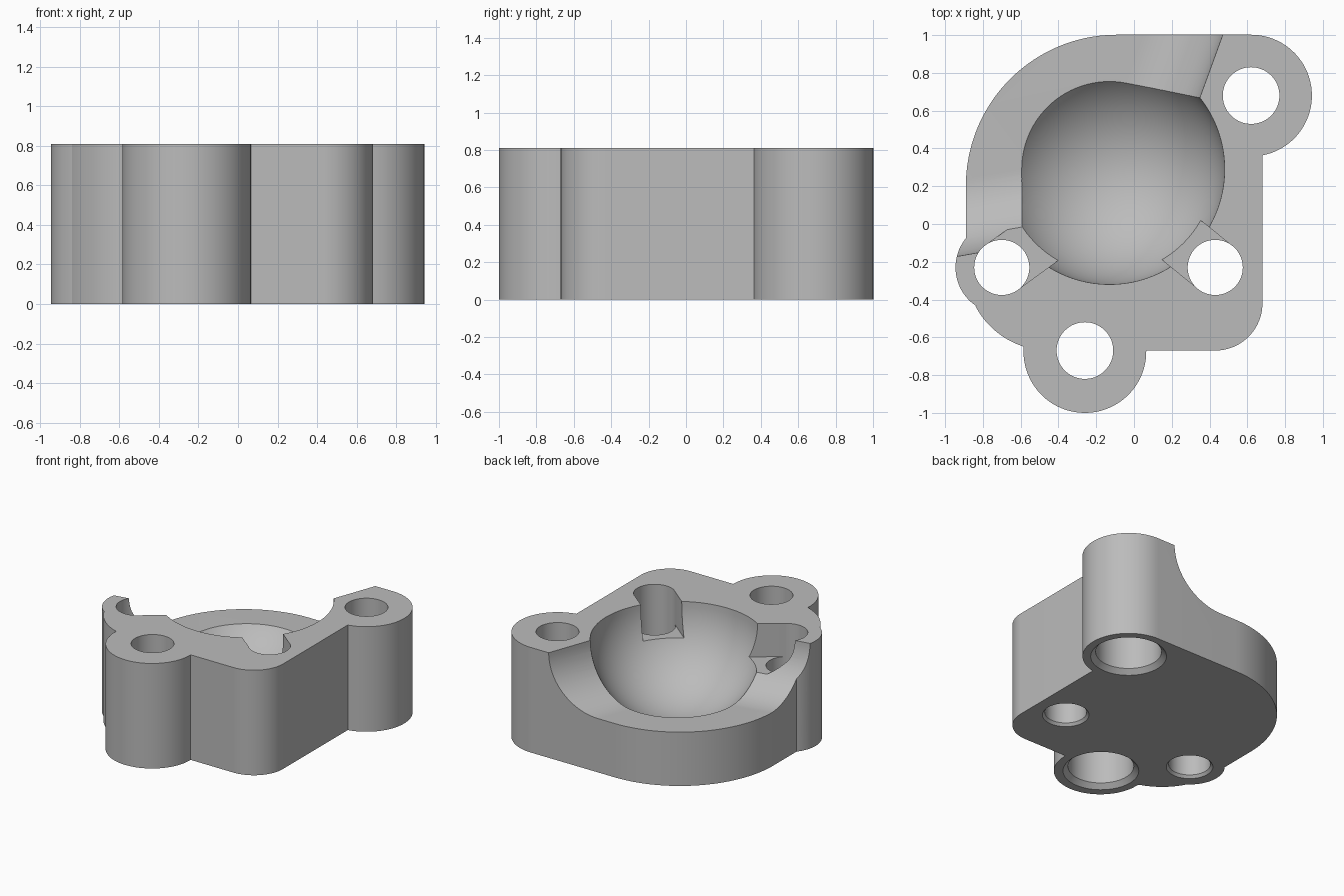
import bpy
from math import sin, cos, pi, radians, sqrt
from mathutils import Vector

if "Cube" in bpy.data.objects:
    bpy.data.objects.remove(bpy.data.objects["Cube"])

TOP = 0.81          # height of the block
BOWL = (-0.13, 0.29, TOP)
BOWL_R = 0.61


def arc(cx, cy, r, a0, a1, n=24):
    angles = [radians(a0 + (a1 - a0) * i / n) for i in range(n + 1)]
    return [(cx + r * cos(a), cy + r * sin(a)) for a in angles]


def loft(name, layers):
    """Closed solid through (outline, height) layers of equal point count."""
    n = len(layers[0][0])
    verts = [(x, y, z) for outline, z in layers for x, y in outline]
    faces = [tuple(reversed(range(n))),
             tuple(range(len(verts) - n, len(verts)))]
    for k in range(len(layers) - 1):
        a, b = k * n, (k + 1) * n
        for i in range(n):
            j = (i + 1) % n
            faces.append((a + i, a + j, b + j, b + i))
    mesh = bpy.data.meshes.new(name)
    mesh.from_pydata(verts, [], faces)
    obj = bpy.data.objects.new(name, mesh)
    bpy.context.collection.objects.link(obj)
    return obj


def round_cutter(name, x, y, profile):
    """Turned cutter from (radius, height) steps."""
    return loft(name, [(arc(x, y, r, 0, 354.375, 63), z) for r, z in profile])


# Block outline with two round lugs, a small boss and rounded corners
outline = (arc(0.62, 0.68, 0.322, -79, 90, 40)
           + arc(-0.09, 0.202, 0.80, 90, 180, 48)
           + arc(-0.70, -0.23, 0.245, 141, 236)
           + arc(-0.45, -0.23, 0.44, 208, 251)
           + arc(-0.26, -0.675, 0.325, 176, 361, 44)
           + arc(0.43, -0.42, 0.25, -90, 0))
block = loft("housing_block", [(outline, 0), (outline, TOP)])

cutters = []

# Round bowl
bpy.ops.mesh.primitive_uv_sphere_add(segments=96, ring_count=48,
                                     radius=BOWL_R, location=BOWL)
bowl = bpy.context.object
bowl.name = "bowl_cutter"
cutters.append(bowl)

# Flared outlet: flat floor with quarter-round sides, widening outward
apex = Vector((0.11, 0.013))
side_a, side_b = [Vector((cos(radians(a)), sin(radians(a)))) for a in (70, 190)]
axis = (side_a + side_b).normalized()
ROUND = 0.395
layers = []
for i in range(25):
    t = pi / 2 * i / 24
    tip = apex + axis * (ROUND * (1 - sin(t)) / sin(radians(60)))
    layers.append(([tip, tip + side_a * 3, tip + side_b * 3], TOP - ROUND * cos(t)))
layers.append((layers[-1][0], TOP + 0.3))
cutters.append(loft("outlet_cutter", layers))

# Lug holes, counterbored and chamfered from below
for x, y in ((0.62, 0.68), (-0.26, -0.67)):
    cutters.append(round_cutter("lug_hole_cutter", x, y, [
        (0.285, -0.02), (0.23, 0.035), (0.23, 0.42), (0.15, 0.42), (0.15, 1.0)]))

# Inner holes, each with a slot opening into the bowl
for x, y, heading in ((-0.70, -0.23, 36), (0.43, -0.23, 141)):
    cutters.append(round_cutter("inner_hole_cutter", x, y, [
        (0.18, -0.02), (0.146, 0.02), (0.146, 1.0)]))
    d = Vector((cos(radians(heading)), sin(radians(heading))))
    side = Vector((-d.y, d.x)) * 0.145
    c = Vector((x, y))
    box = [c - side, c + d * 0.5 - side, c + d * 0.5 + side, c + side]
    cutters.append(loft("slot_cutter", [(box, 0.555), (box, 1.0)]))

# Cut everything from the block
bpy.ops.object.select_all(action='DESELECT')
bpy.context.view_layer.objects.active = block
block.select_set(True)
for cutter in cutters:
    cutter.hide_render = True
    mod = block.modifiers.new("cut", 'BOOLEAN')
    mod.operation = 'DIFFERENCE'
    mod.solver = 'EXACT'
    mod.object = cutter
    bpy.ops.object.modifier_apply(modifier=mod.name)
for cutter in cutters:
    bpy.data.objects.remove(cutter)

# Plain grey finish
grey = bpy.data.materials.new("plain_grey")
grey.use_nodes = True
colour = (0.5, 0.5, 0.5, 1)
grey.diffuse_color = colour
grey.node_tree.nodes["Principled BSDF"].inputs["Base Color"].default_value = colour
block.data.materials.clear()
block.data.materials.append(grey)
for poly in block.data.polygons:
    poly.material_index = 0
bpy.ops.object.shade_smooth_by_angle(angle=radians(30))
